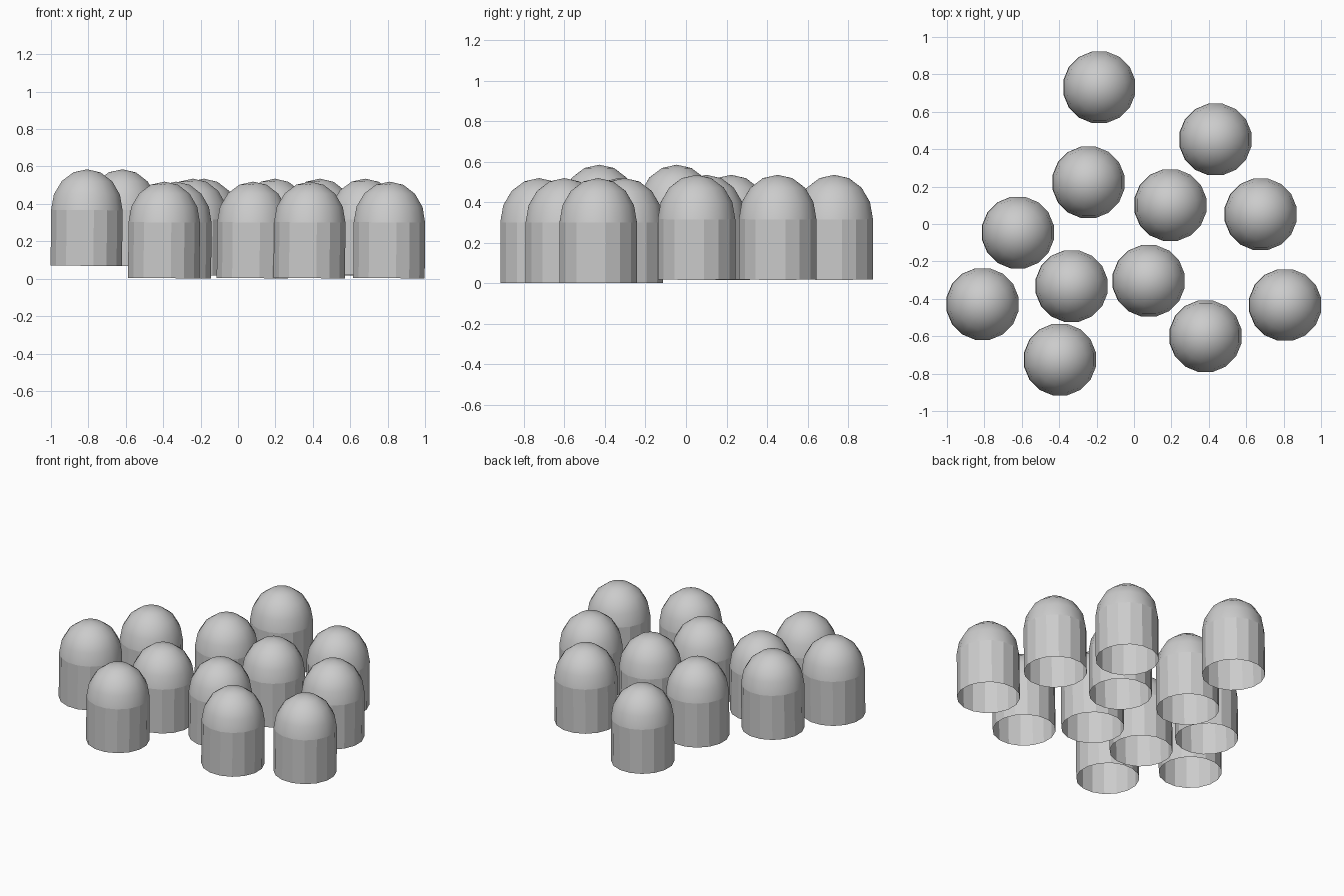
import bpy, bmesh, math
from mathutils import Matrix

if "Cube" in bpy.data.objects:
    bpy.data.objects.remove(bpy.data.objects["Cube"])

SIDES = 16
R = 0.191 / math.cos(math.pi / SIDES)   # flats face the axes
WALL, CAP = 0.298, 0.218                # straight wall and rounded cap heights
STEPS = 4


def dome(name, x, y, z):
    """Open-bottomed round-topped post: flat wall facets, smooth cap."""
    bm = bmesh.new()
    profile = [(R, 0)]
    for i in range(STEPS):
        a = i * math.pi / 2 / STEPS
        profile.append((R * math.cos(a), WALL + CAP * math.sin(a)))
    rings = []
    for r, h in profile:
        rings.append([bm.verts.new((r * math.cos((k + 0.5) * math.tau / SIDES),
                                    r * math.sin((k + 0.5) * math.tau / SIDES), h))
                      for k in range(SIDES)])
    tip = bm.verts.new((0, 0, WALL + CAP))
    for level, (lo, hi) in enumerate(zip(rings, rings[1:])):
        for k in range(SIDES):
            n = (k + 1) % SIDES
            bm.faces.new((lo[k], lo[n], hi[n], hi[k])).smooth = level > 0
    for k in range(SIDES):
        bm.faces.new((rings[-1][k], rings[-1][(k + 1) % SIDES], tip)).smooth = True
    # very slight lean to the right
    bm.transform(Matrix.Rotation(math.radians(0.5), 4, 'Y'))
    mesh = bpy.data.meshes.new(name)
    bm.to_mesh(mesh)
    bm.free()
    ob = bpy.data.objects.new(name, mesh)
    ob.location = (x, y, z)
    bpy.context.collection.objects.link(ob)


# clusters sharing a base height
groups = {
    "back_dome": (0.019, [(-0.187, 0.731), (0.434, 0.452), (-0.245, 0.223),
                          (0.193, 0.101), (0.676, 0.052)]),
    "front_dome": (0.003, [(-0.335, -0.332), (0.077, -0.304), (0.381, -0.600),
                           (0.807, -0.433), (-0.397, -0.725)]),
    "raised_dome": (0.069, [(-0.622, -0.046), (-0.811, -0.428)]),
}
for name, (z, spots) in groups.items():
    for i, (x, y) in enumerate(spots, 1):
        dome(f"{name}_{i}", x, y, z)
